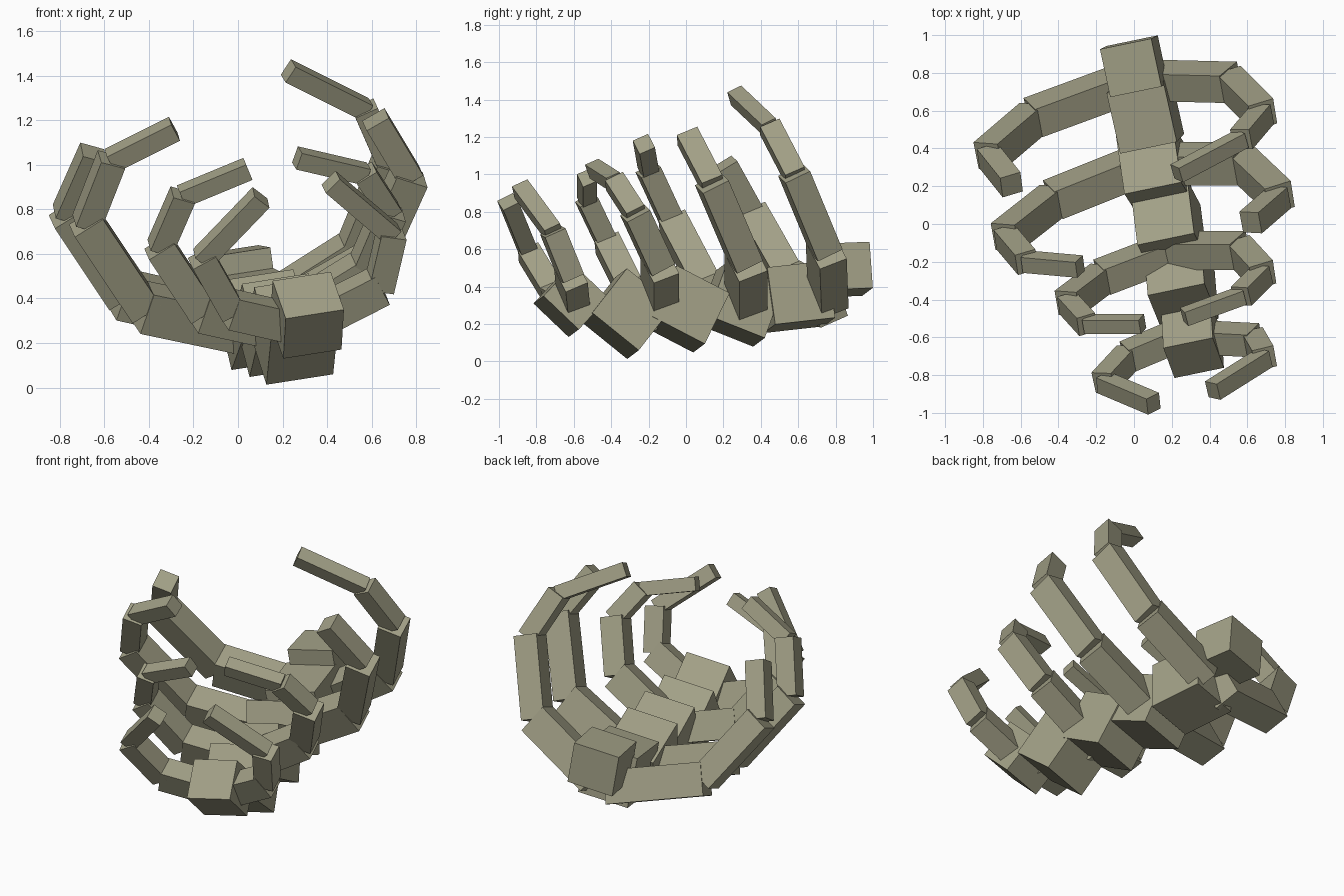
import bpy
from mathutils import Vector, Matrix
from math import radians, sin, cos

bone = bpy.data.materials.new("old_bone")
bone.diffuse_color = (0.36, 0.35, 0.24, 1)


def box(name, centre, x_dir, y_hint, size):
    """Box whose local x follows x_dir and local y lies as near y_hint as possible."""
    x = Vector(x_dir).normalized()
    y = Vector(y_hint)
    y = (y - x * y.dot(x)).normalized()
    z = x.cross(y)
    rot = Matrix((x, y, z)).transposed().to_4x4()
    bpy.ops.mesh.primitive_cube_add(size=1)
    ob = bpy.context.object
    ob.name = name
    ob.data.materials.append(bone)
    ob.data.transform(Matrix.Translation(centre) @ rot @ Matrix.Diagonal((*size, 1)))
    return ob


# spine: centre, pitch in degrees (back end down), size (width, length, height)
side = (0.965, 0.20, 0.15)
vertebrae = [
    ((0.00, 0.835, 0.49), -4, (0.28, 0.26, 0.25)),
    ((0.06, 0.585, 0.345), -8, (0.31, 0.33, 0.31)),
    ((0.11, 0.29, 0.305), 20, (0.31, 0.33, 0.31)),
    ((0.185, -0.005, 0.28), 26, (0.31, 0.32, 0.31)),
    ((0.25, -0.315, 0.255), 38, (0.31, 0.32, 0.31)),
    ((0.31, -0.615, 0.325), 43, (0.27, 0.26, 0.24)),
]
for i, (c, pitch, size) in enumerate(vertebrae):
    p = radians(pitch)
    box(f"vertebra_{i + 1}", c, side, (0, cos(p), -sin(p)), size)

# ribs: scale and joint positions from the spine to the tip
ribs = {
    "right_rib_1": (0.95, [(.10, .76, .33), (.51, .75, .59), (.68, .58, 1.0), (.57, .45, 1.25), (.23, .27, 1.42)]),
    "right_rib_2": (1.0, [(.12, .32, .27), (.58, .32, .53), (.77, .14, .95), (.62, .01, 1.2)]),
    "right_rib_3": (0.9, [(.22, -.14, .30), (.56, -.14, .51), (.68, -.27, .79), (.57, -.38, .96), (.27, -.49, 1.03)]),
    "right_rib_4": (0.78, [(.35, -.60, .31), (.635, -.615, .455), (.69, -.71, .69), (.42, -.88, .92)]),
    "left_rib_1": (1.0, [(.00, .76, .30), (-.53, .565, .42), (-.77, .36, .78), (-.65, .21, 1.05)]),
    "left_rib_2": (1.0, [(.05, .32, .26), (-.425, .13, .36), (-.68, -.07, .74), (-.57, -.20, 1.02), (-.29, -.225, 1.16)]),
    "left_rib_3": (0.9, [(.20, -.14, .27), (-.165, -.28, .35), (-.35, -.42, .63), (-.25, -.53, .86), (.04, -.53, .98)]),
    "left_rib_4": (0.78, [(.28, -.57, .28), (-.03, -.70, .35), (-.16, -.84, .58), (.10, -.95, .85)]),
}
sections = [(.165, .195), (.155, .15), (.12, .115), (.09, .09)]
along_spine = (-0.17, 0.92, 0.38)
for name, (k, pts) in ribs.items():
    for i in range(len(pts) - 1):
        a, b = Vector(pts[i]), Vector(pts[i + 1])
        w, t = sections[i]
        box(f"{name}_segment_{i + 1}", (a + b) / 2, b - a, along_spine,
            ((b - a).length + 0.01, w * k, t * k))
